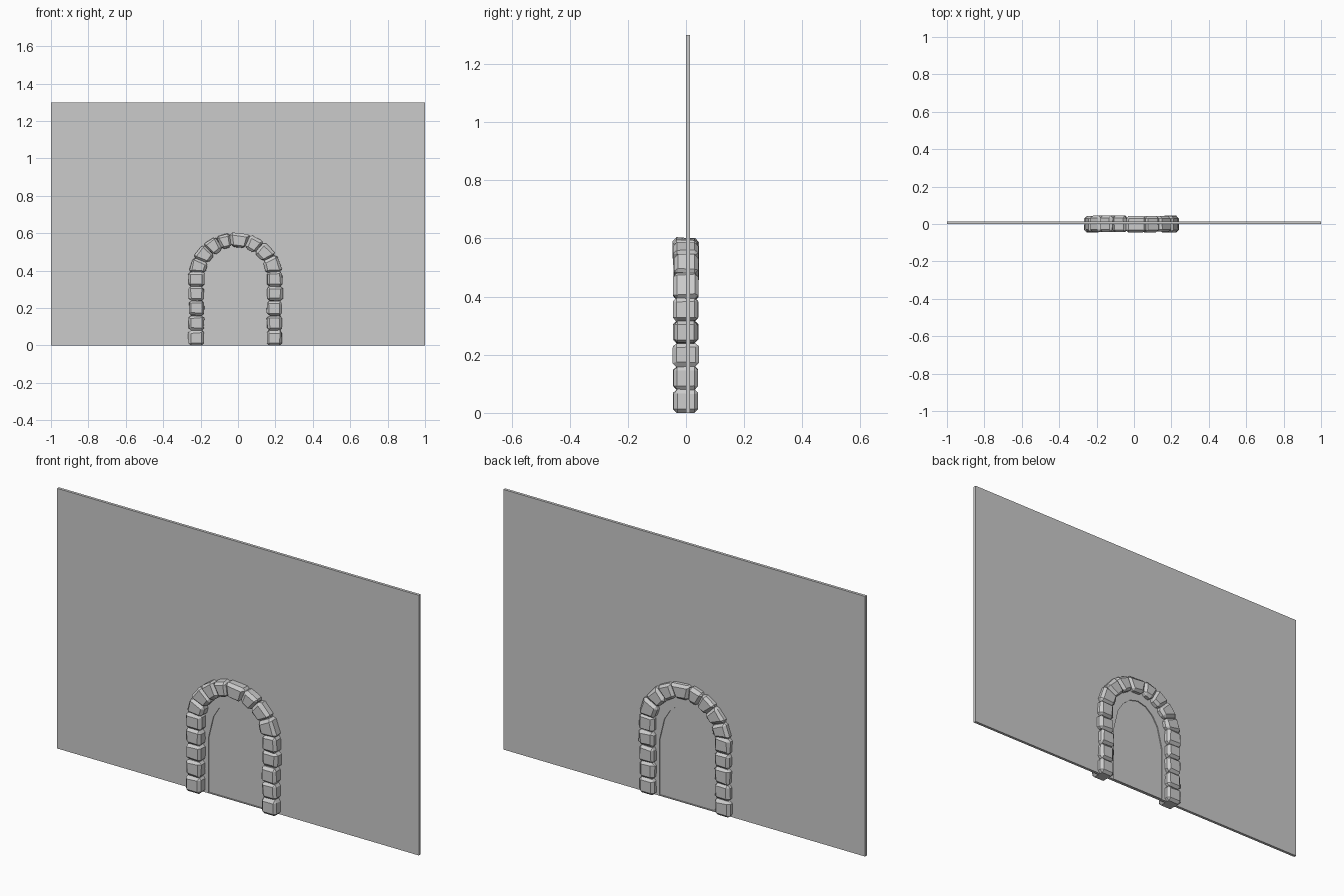
import bpy
import bmesh
import math
import random

random.seed(4)
cube = bpy.data.objects.get("Cube")
if cube:
    bpy.data.objects.remove(cube, do_unlink=True)

grey = bpy.data.materials.new("stone grey")
grey.use_nodes = True
grey.diffuse_color = (0.6, 0.6, 0.6, 1)
grey.node_tree.nodes["Principled BSDF"].inputs["Base Color"].default_value = (0.6, 0.6, 0.6, 1)

CX = -0.013       # middle of the doorway
SPRING = 0.37     # height where the arch starts to curve


def prism(name, outline, y0, y1, bevel=0, jitter=0):
    """Extrude an (x, z) outline from y0 to y1, optionally chipping its edges."""
    bm = bmesh.new()
    rows = [[bm.verts.new((x, y, z)) for x, z in outline] for y in (y0, y1)]
    bm.faces.new(rows[0])
    bm.faces.new(rows[1][::-1])
    n = len(outline)
    for i in range(n):
        j = (i + 1) % n
        bm.faces.new((rows[0][j], rows[0][i], rows[1][i], rows[1][j]))
    if bevel:
        bmesh.ops.bevel(bm, geom=bm.edges[:], offset=bevel, segments=1,
                        affect='EDGES', clamp_overlap=True)
        for v in bm.verts:
            if v.co.z > 0.02:
                v.co.x += random.uniform(-jitter, jitter)
                v.co.z += random.uniform(-jitter, jitter)
    bmesh.ops.recalc_face_normals(bm, faces=bm.faces[:])
    mesh = bpy.data.meshes.new(name)
    bm.to_mesh(mesh)
    bm.free()
    mesh.materials.append(grey)
    obj = bpy.data.objects.new(name, mesh)
    bpy.context.collection.objects.link(obj)
    return obj


# Wall with an arched doorway cut through it
half_arch = [(0.15, 0.28), (0.123, 0.39), (0.092, 0.44), (0.05, 0.475)]
arch = ([(CX - x, z) for x, z in half_arch] + [(CX, 0.488)]
        + [(CX + x, z) for x, z in reversed(half_arch)])
doorway = [(CX - 0.15, 0.004)] + arch + [(CX + 0.15, 0.004)]
wall = prism("wall", [(-1, 0), (1, 0), (1, 1.3), (-1, 1.3)], 0, 0.014)
cutter = prism("doorway_cutter", doorway, -0.1, 0.1)
cutter.hide_render = True
cutter.hide_viewport = True
cut = wall.modifiers.new("doorway", 'BOOLEAN')
cut.operation = 'DIFFERENCE'
cut.solver = 'EXACT'
cut.object = cutter

# Thin door panel recessed within the doorway
prism("door_panel", doorway, 0.005, 0.009)


def stone(name, outline):
    prism(name, outline, -random.uniform(0.041, 0.046), random.uniform(0.041, 0.046),
          0.013, 0.003)


# Stacked jamb stones on both sides
heights = [0, 0.08, 0.16, 0.24, 0.315, 0.395]
for side, sign in (("left", 1), ("right", -1)):
    for i, (low, high) in enumerate(zip(heights, heights[1:])):
        inner = CX + sign * random.uniform(0.166, 0.17)
        outer = CX + sign * random.uniform(0.248, 0.253)
        stone(f"{side}_jamb_stone_{i + 1}",
              [(inner, low), (outer, low), (outer, high), (inner, high)])


def arch_point(angle, a, b):
    t = math.radians(angle)
    return CX + a * math.cos(t), SPRING + b * math.sin(t)


# Wedge stones around the arch
angles = [6, 30, 52, 72, 97, 115, 134, 154, 174]
for i, (start, end) in enumerate(zip(angles, angles[1:])):
    grow = random.uniform(-0.004, 0.003)
    stone(f"arch_stone_{i + 1}",
          [arch_point(start, 0.166, 0.158), arch_point(start, 0.252 + grow, 0.235 + grow),
           arch_point(end, 0.252 + grow, 0.235 + grow), arch_point(end, 0.166, 0.158)])
